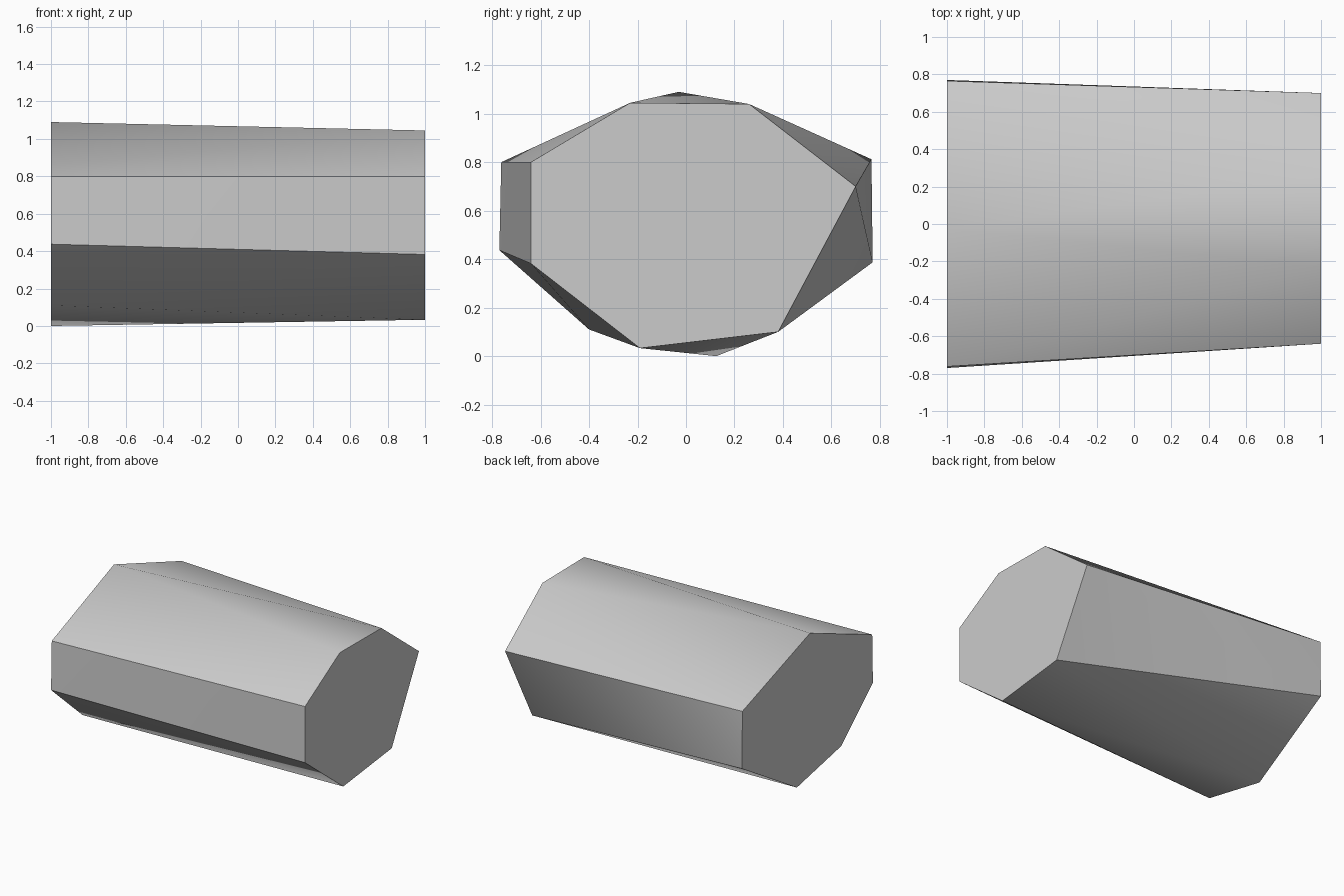
import bpy
import bmesh
import math

cube = bpy.data.objects.get("Cube")
if cube:
    bpy.data.objects.remove(cube, do_unlink=True)

# Seven-sided end outlines (y, z): narrow left end and wide right end
LEFT_END = [(-0.64, 0.80), (-0.23, 1.045), (0.26, 1.04), (0.70, 0.70),
            (0.38, 0.10), (-0.19, 0.033), (-0.64, 0.382)]
RIGHT_END = [(-0.762, 0.80), (-0.03, 1.09), (0.765, 0.812), (0.77, 0.387),
             (0.125, 0.0), (-0.40, 0.11), (-0.77, 0.437)]

# Grey stone material
stone = bpy.data.materials.new("stone_grey")
stone.use_nodes = True
colour = (0.6, 0.6, 0.6, 1)
stone.diffuse_color = colour
stone.node_tree.nodes["Principled BSDF"].inputs["Base Color"].default_value = colour

# Faceted log-shaped rock: taut skin stretched between the two ends
bm = bmesh.new()
for x, outline in ((1, LEFT_END), (-1, RIGHT_END)):
    for y, z in outline:
        bm.verts.new((x, y, z))
bmesh.ops.convex_hull(bm, input=bm.verts[:])

# Merge each flat end into one face
bmesh.ops.dissolve_limit(bm, angle_limit=math.radians(0.5),
                         verts=bm.verts[:], edges=bm.edges[:])
bmesh.ops.recalc_face_normals(bm, faces=bm.faces[:])
mesh = bpy.data.meshes.new("rock_block")
bm.to_mesh(mesh)
bm.free()
mesh.materials.append(stone)

rock = bpy.data.objects.new("rock_block", mesh)
bpy.context.collection.objects.link(rock)
bpy.context.view_layer.objects.active = rock
rock.select_set(True)
bpy.ops.object.shade_smooth_by_angle(angle=math.radians(30))
